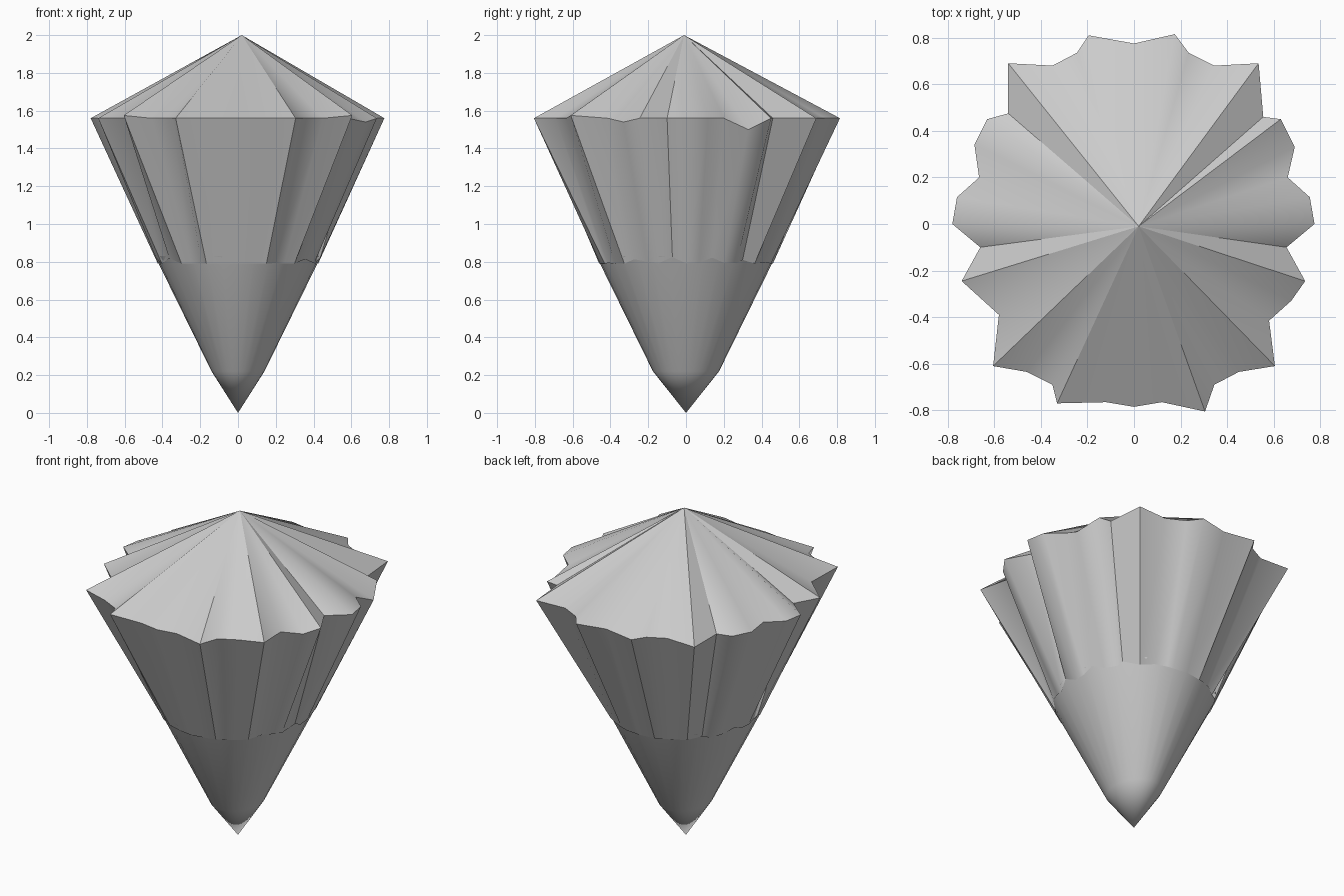
import bpy, bmesh, math

if "Cube" in bpy.data.objects:
    bpy.data.objects.remove(bpy.data.objects["Cube"])

# Fluted rim outline seen from above, counterclockwise from +x
RIM = [(.775, 0), (.755, .115), (.66, .2), (.69, .33), (.63, .45), (.555, .46),
       (.535, .69), (.345, .68), (.235, .735), (.175, .815), (0, .775),
       (-.195, .81), (-.245, .735), (-.35, .68), (-.54, .69), (-.54, .475),
       (-.63, .45), (-.685, .34), (-.665, .2), (-.76, .115), (-.78, 0),
       (-.66, -.1), (-.74, -.245), (-.58, -.39), (-.605, -.61), (-.46, -.635),
       (-.35, -.69), (-.33, -.77), (-.12, -.765), (0, -.785), (.12, -.765),
       (.305, -.805), (.345, -.69), (.45, -.635), (.605, -.61), (.58, -.415),
       (.675, -.33), (.735, -.245), (.655, -.1)]
RIM_Z = {3: 1.50, 24: 1.575, 34: 1.575, 36: 1.54}


def cone_point(a, z):
    t = (z - .22) / .58
    return ((.14 + .285 * t) * math.cos(a), (.175 + .285 * t) * math.sin(a), z)


def finish(name, bm, angle):
    bmesh.ops.recalc_face_normals(bm, faces=bm.faces)
    me = bpy.data.meshes.new(name)
    bm.to_mesh(me)
    bm.free()
    ob = bpy.data.objects.new(name, me)
    bpy.context.collection.objects.link(ob)
    bpy.ops.object.select_all(action='DESELECT')
    ob.select_set(True)
    bpy.context.view_layer.objects.active = ob
    bpy.ops.object.shade_smooth_by_angle(angle=math.radians(angle))


def bridge(bm, a, b):
    n = len(a)
    for i in range(n):
        j = (i + 1) % n
        bm.faces.new((a[i], a[j], b[j], b[i]))


def fan(bm, ring, tip):
    for i in range(len(ring)):
        bm.faces.new((ring[i], ring[(i + 1) % len(ring)], tip))


# Pointed lower cone
bm = bmesh.new()
N = 32
rings = [[bm.verts.new(cone_point(2 * math.pi * i / N, z)) for i in range(N)]
         for z in (.22, .83)]
bridge(bm, *rings)
fan(bm, rings[0], bm.verts.new((0, 0, 0)))
finish("lower_cone", bm, 50)

# Fluted upper wall, blending into the cone along a scalloped edge
bm = bmesh.new()
top, low = [], []
for i, (x, y) in enumerate(RIM):
    top.append(bm.verts.new((x, y, RIM_Z.get(i, 1.56))))
    k = min(1, max(0, (math.hypot(x, y) - .68) / .1))
    px, py, pz = cone_point(math.atan2(y, x), .825 - .035 * k)
    low.append(bm.verts.new((px * 1.01, py * 1.01, pz)))
bridge(bm, low, top)
finish("fluted_wall", bm, 45)

# Shallow pointed cap
bm = bmesh.new()
ring = [bm.verts.new((x, y, RIM_Z.get(i, 1.56))) for i, (x, y) in enumerate(RIM)]
fan(bm, ring, bm.verts.new((.02, -.01, 2)))
finish("pointed_cap", bm, 40)
